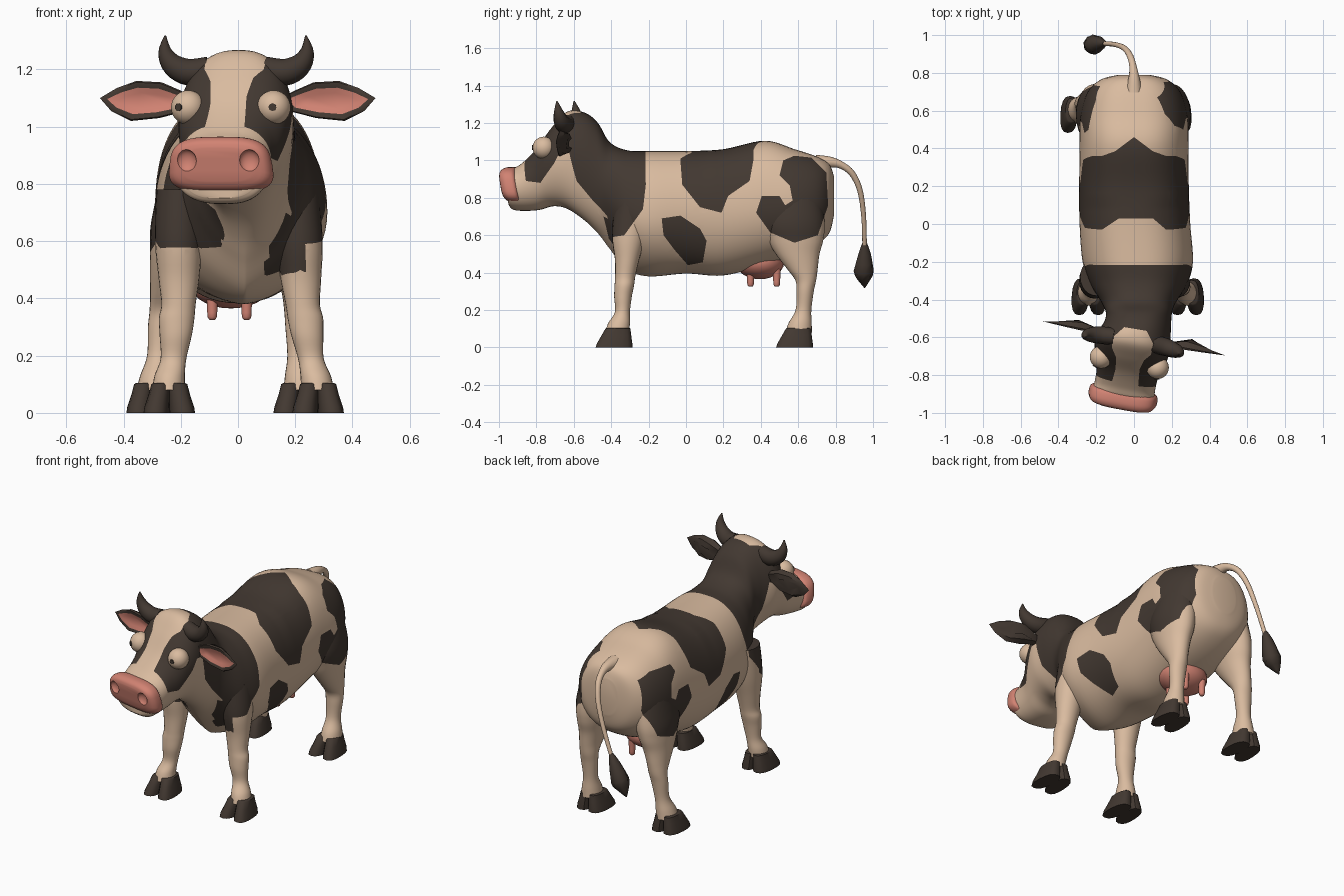
import bpy, bmesh, math
from mathutils import Vector
from mathutils.geometry import intersect_point_line

if "Cube" in bpy.data.objects:
    bpy.data.objects.remove(bpy.data.objects["Cube"])


def material(name, col):
    m = bpy.data.materials.new(name)
    m.diffuse_color = (*col, 1)
    m.use_nodes = True
    m.node_tree.nodes["Principled BSDF"].inputs["Base Color"].default_value = m.diffuse_color
    return m


CREAM = material("cream hide", (0.70, 0.50, 0.35))
DARK = material("dark brown", (0.055, 0.040, 0.031))
PINK = material("pink skin", (0.64, 0.225, 0.17))


def finish(ob, angle=40):
    for p in ob.data.polygons:
        p.use_smooth = True
    ob.data.set_sharp_from_angle(angle=math.radians(angle))
    return ob


def loft(name, rings, mats, angle=40):
    """Skin a list of equal rings and cap both ends."""
    n, bm = len(rings[0]), bmesh.new()
    vs = [[bm.verts.new(p) for p in r] for r in rings]
    for a, b in zip(vs, vs[1:]):
        for i in range(n):
            bm.faces.new((a[i], a[(i + 1) % n], b[(i + 1) % n], b[i]))
    bm.faces.new(vs[0])
    bm.faces.new(vs[-1])
    bmesh.ops.recalc_face_normals(bm, faces=bm.faces)
    me = bpy.data.meshes.new(name)
    bm.to_mesh(me)
    bm.free()
    for m in mats:
        me.materials.append(m)
    ob = bpy.data.objects.new(name, me)
    bpy.context.collection.objects.link(ob)
    return finish(ob, angle)


def spline(rows, steps):
    """Catmull-Rom through rows of numbers."""
    out = []
    for i in range(len(rows) - 1):
        q = [rows[max(0, min(len(rows) - 1, i + k))] for k in (-1, 0, 1, 2)]
        for s in range(steps):
            t = s / steps
            out.append([b + .5 * t * (c - a + t * (2*a - 5*b + 4*c - d + t * (3*(b - c) + d - a)))
                        for a, b, c, d in zip(*q)])
    return out + [list(rows[-1])]


def power(v, p):
    return math.copysign(abs(v) ** p, v)


def circle(n):
    return [(math.cos(math.tau * i / n), math.sin(math.tau * i / n)) for i in range(n)]


def tube(name, rows, mat, sides=12, steps=4):
    """Round tube; rows are x, y, z, radius."""
    rows = spline(rows, steps)
    rings = []
    for i, r in enumerate(rows):
        d = Vector(rows[min(i + 1, len(rows) - 1)][:3]) - Vector(rows[max(i - 1, 0)][:3])
        q = Vector((0, 0, 1)).rotation_difference(d.normalized())
        rings.append([Vector(r[:3]) + q @ Vector((c * r[3], s * r[3], 0)) for c, s in circle(sides)])
    return loft(name, rings, [mat], 60)


def ball(name, loc, scale, mat):
    bpy.ops.mesh.primitive_uv_sphere_add(segments=24, ring_count=14, radius=1)
    ob = bpy.context.object
    ob.name = name
    for v in ob.data.vertices:
        v.co = Vector(v.co[k] * scale[k] + loc[k] for k in range(3))
    ob.data.materials.append(mat)
    return finish(ob)


def turn_head(ob):
    """Turn everything ahead of the neck a little to one side."""
    for v in ob.data.vertices:
        t = max(0, min(1, (-.42 - v.co.y) / .17))
        a = -math.radians(10.6) * t * t * (3 - 2 * t)
        x, y = v.co.x, v.co.y + .6
        v.co.x = x * math.cos(a) - y * math.sin(a)
        v.co.y = x * math.sin(a) + y * math.cos(a) - .6


# Hide patches: outlines seen from the side (y, z) and from above (x, y)
NECK = [(-.22, 1.2), (-.215, .87), (-.23, .74), (-.33, .60), (-.395, .59), (-.42, .70), (-.49, .79),
        (-.555, .89), (-.59, 1.05), (-.635, 1.05), (-.67, .985), (-.75, .88), (-.83, .89), (-.85, 1.0),
        (-.80, 1.08), (-.74, 1.2), (-.66, 1.35), (-.4, 1.35)]
SADDLE = [(-.03, 1.0), (-.02, .87), (.075, .75), (.19, .72), (.225, .81), (.34, .89), (.36, 1.0)]
FLANK = [(-.13, .69), (-.03, .705), (.075, .635), (.11, .57), (.09, .455), (.01, .44), (-.06, .52), (-.12, .6)]
FLANK_L = [(-.13, .69), (-.06, .70), (.01, .64), (.04, .56), (.03, .47), (-.03, .455), (-.08, .53), (-.12, .6)]
RUMP = [(.58, 1.025), (.67, 1.015), (.75, .935), (.76, .76), (.705, .6), (.58, .56), (.45, .615), (.375, .72),
        (.405, .81), (.5, .81), (.53, .76), (.57, .785), (.555, .865), (.5, .92), (.52, 1.0)]
RUMP_L = [(y - .02, z if z < .95 else .94 + z * .025) for y, z in RUMP]
CHEST_L = [(-.3, .62), (-.36, .575), (-.41, .58), (-.46, .63), (-.505, .71), (-.44, .76), (-.3, .8)]
CHEST_R = [(-.29, .62), (-.44, .70), (-.41, .57), (-.38, .49), (-.34, .48), (-.29, .52)]
BACK = [(-.4, -.03), (-.17, -.03), (-.08, .03), (.1, .03), (.17, -.03), (.4, -.03), (.4, .36), (.17, .36),
        (.1, .385), (0, .46), (-.1, .385), (-.17, .36), (-.4, .36)]
BLAZE = [(-.06, -.555), (.06, -.555), (.11, -.62), (.105, -.675), (.075, -.71), (.06, -.76), (.08, -.95),
         (-.08, -.95), (-.065, -.78), (-.075, -.72), (-.105, -.675), (-.11, -.62)]
# Outline, first axis, lowest z, x range
PATCHES = [(NECK, 1, 0, -1, 1), (SADDLE, 1, 0, -1, 1), (FLANK, 1, 0, 0, 1), (FLANK_L, 1, 0, -1, 0),
           (RUMP, 1, 0, 0, 1), (RUMP_L, 1, 0, -1, 0), (CHEST_L, 1, 0, -1, -.05),
           (CHEST_R, 1, 0, .1, .23), (BACK, 0, 1, -1, 1)]


def inside(p, poly):
    hit = False
    for a, b in zip(poly, poly[1:] + poly[:1]):
        if (a[1] > p[1]) != (b[1] > p[1]) and p[0] < a[0] + (b[0] - a[0]) * (p[1] - a[1]) / (b[1] - a[1]):
            hit = not hit
    return hit


def paint(ob):
    """Cut the patch outlines into the mesh, then colour the faces inside them."""
    bm = bmesh.new()
    bm.from_mesh(ob.data)
    for poly, i, low, x0, x1 in PATCHES + [(BLAZE, 0, .87, -1, 1)]:
        for a, b in zip(poly, poly[1:] + poly[:1]):
            va, vb = Vector(a), Vector(b)
            near = []
            for f in bm.faces:
                c = f.calc_center_median()
                p = Vector((c[i], c[i + 1]))
                q, t = intersect_point_line(p, va, vb)
                if c.z > low - .01 and x0 < c.x < x1 and (p - va.lerp(vb, max(0, min(1, t)))).length < .025:
                    near.append(f)
            co, no = Vector((0, 0, 0)), Vector((0, 0, 0))
            co[i], co[i + 1] = a
            no[i], no[i + 1] = b[1] - a[1], a[0] - b[0]
            geom = near + list({e for f in near for e in f.edges}) + list({v for f in near for v in f.verts})
            if near:
                bmesh.ops.bisect_plane(bm, geom=geom, dist=1e-4, plane_co=co, plane_no=no.normalized())
    for f in bm.faces:
        c = f.calc_center_median()
        dark = any(c.z > low and x0 < c.x < x1 and inside((c[i], c[i + 1]), p) for p, i, low, x0, x1 in PATCHES)
        f.material_index = int(dark and not (c.z > .87 and inside((c.x, c.y), BLAZE)))
    bm.to_mesh(ob.data)
    bm.free()
    finish(ob)


# Body, neck and head: y, top, bottom, widest height, half width, lower roundness, sideways offset
body_rows = [
    (.79, .92, .70, .81, .08, .9, 0), (.765, .98, .61, .80, .175, .9, 0), (.70, 1.02, .55, .78, .245, .9, 0),
    (.58, 1.06, .49, .76, .283, .9, 0), (.42, 1.105, .44, .75, .288, .9, 0), (.20, 1.06, .385, .72, .29, .9, 0),
    (0, 1.05, .395, .72, .293, .9, .005), (-.2, 1.05, .38, .70, .292, 1.3, .02),
    (-.32, 1.055, .42, .73, .255, 1.7, .025), (-.41, 1.10, .53, .82, .20, 1.5, .025),
    (-.47, 1.20, .61, .92, .175, 1.1, .02), (-.54, 1.255, .68, 1.0, .178, .9, .01),
    (-.63, 1.262, .74, 1.02, .20, .85, 0), (-.71, 1.18, .755, .99, .19, .8, 0), (-.79, 1.07, .735, .91, .165, .75, 0),
    (-.87, .99, .73, .86, .162, .7, 0), (-.92, .955, .735, .85, .168, .7, 0), (-.938, .91, .75, .83, .13, .7, 0)]
rings = [[(w * power(c, (.72 if y > .1 else .8) if s > 0 else pb) + cx, y,
           zw + s * ((top - zw) if s > 0 else (zw - bot)))
          for c, s in circle(64)] for y, top, bot, zw, w, pb, cx in spline(body_rows, 6)]
body = loft("body_and_head", rings, [CREAM, DARK])
paint(body)
turn_head(body)

# Muzzle with hollow nostrils
rows = [(-.90, .165, .088), (-.91, .176, .096), (-.935, .181, .098), (-.96, .178, .094), (-.982, .16, .08),
        (-.992, .12, .058)]
rings = []
for y, w, h in spline(rows, 3):
    ring = [(w * power(c, .6), .867 + h * power(s, .6)) for c, s in circle(40)]
    rings.append([(x * (1 - (z - .867) * .8), y + (.94 - z) * .2, z) for x, z in ring])
muzzle = loft("muzzle", rings, [PINK])
for side in (-1, 1):
    cutter = ball("nostril_cutter", (side * .112, -.985, .88), (.036, .026, .04), PINK)
    bpy.context.view_layer.objects.active = muzzle
    mod = muzzle.modifiers.new("nostril", 'BOOLEAN')
    mod.operation, mod.object = 'DIFFERENCE', cutter
    bpy.ops.object.modifier_apply(modifier=mod.name)
    bpy.data.objects.remove(cutter)
finish(muzzle)
turn_head(muzzle)

# Eyes, horns and ears
EAR = [(.15, 1.10), (.20, 1.125), (.27, 1.155), (.36, 1.16), (.43, 1.135), (.49, 1.10), (.45, 1.055),
       (.38, 1.02), (.28, 1.03), (.18, 1.055)]
for side, tag, gaze in ((-1, "left", -.42), (1, "right", .11)):
    centre = Vector((side * .152, -.735, 1.067))
    look = Vector((gaze, -.95, .02)).normalized()
    parts = [ball(tag + "_eye", centre, (.06, .06, .06), CREAM)]
    parts.append(tube(tag + "_pupil", [(*(centre + look * r), .014) for r in (.056, .062)], DARK, 8, 1))
    parts.append(tube(tag + "_horn", [(side * .10, -.615, 1.20, .045), (side * .17, -.62, 1.19, .047),
                                      (side * .225, -.628, 1.215, .04), (side * .252, -.636, 1.262, .025),
                                      (side * .25, -.645, 1.318, .003)], DARK))
    rings = []
    for kx, kz, y in ((.5, .4, -.045), (.85, .8, -.033), (1, 1, 0), (.97, .93, .01), (.84, .66, .007), (.6, .4, -.008)):
        rings.append([(side * (.33 + (x - .33) * kx),
                       -.605 - y * (1.1 - 1.0 * min(1, abs(x - .29) / .2)), 1.09 + (z - 1.09) * kz) for x, z in EAR])
    ear = loft(tag + "_ear", rings, [DARK, PINK])
    for p in ear.data.polygons:
        p.material_index = int(min(p.vertices) >= 4 * len(EAR))
    for ob in parts + [ear]:
        turn_head(ob)

# Legs: z, x, y, half width, half depth
FRONT = [(.78, .20, -.28, .085, .10), (.6, .21, -.305, .083, .09), (.47, .213, -.315, .071, .065),
         (.38, .217, -.325, .06, .054), (.33, .225, -.33, .062, .052), (.27, .23, -.337, .056, .047),
         (.19, .24, -.34, .045, .04), (.13, .255, -.358, .053, .058), (.08, .26, -.368, .058, .064)]
HIND = [(.88, .17, .58, .09, .13), (.68, .20, .575, .10, .165), (.58, .21, .585, .09, .15),
        (.5, .22, .597, .075, .117), (.42, .23, .622, .06, .082), (.36, .235, .64, .053, .056),
        (.3, .24, .637, .05, .046), (.2, .245, .628, .042, .042), (.13, .253, .61, .054, .062),
        (.08, .257, .603, .06, .07)]
for kind, rows, shift, toe_y in (("front", FRONT, .02, -.385), ("hind", HIND, -.043, .58)):
    for side, tag in ((-1, "left"), (1, "right")):
        rings = [[(side * x + shift * max(0, 1 - z / .7) + rx * c, y + ry * s, z) for c, s in circle(24)]
                 for z, x, y, rx, ry in spline(rows, 5)]
        paint(loft(f"{kind}_{tag}_leg", rings, [CREAM, DARK]))
        # Cloven hoof: two splayed toes
        foot = side * rows[-1][1] + shift
        for k in (-1, 1):
            rings = [[(foot + k * (off - .06 * ry * s) + rx * power(c, .75), y + ry * power(s, .85), z)
                      for c, s in circle(16)]
                     for z, y, rx, ry, off in ((0, toe_y, .046, .098, .044), (.02, toe_y + .003, .045, .095, .042),
                                               (.065, toe_y + .013, .038, .079, .034),
                                               (.1, toe_y + .021, .034, .067, .029), (.105, toe_y + .021, .028, .06, .027))]
            loft(f"{kind}_{tag}_toe", rings, [DARK])

# Udder and teats
ball("udder", (-.025, .395, .455), (.145, .13, .09), PINK)
for x in (-.09, .03):
    for y in (.345, .485):
        tube("teat", [(x, y, .42, .022), (x, y, .37, .019), (x, y, .335, .017), (x, y, .325, .009)], PINK, 10, 2)

# Tail and its tuft
tube("tail", [(0, .70, .985, .045), (0, .77, .99, .03), (-.005, .83, .975, .02), (-.02, .888, .93, .017),
              (-.05, .93, .84, .015), (-.10, .95, .70, .013), (-.16, .955, .54, .012)], CREAM)
tube("tail_tuft", [(-.155, .955, .56, .012), (-.18, .955, .50, .034), (-.212, .95, .41, .054),
                   (-.235, .952, .37, .038), (-.26, .955, .32, .003)], DARK, 8, 2)
